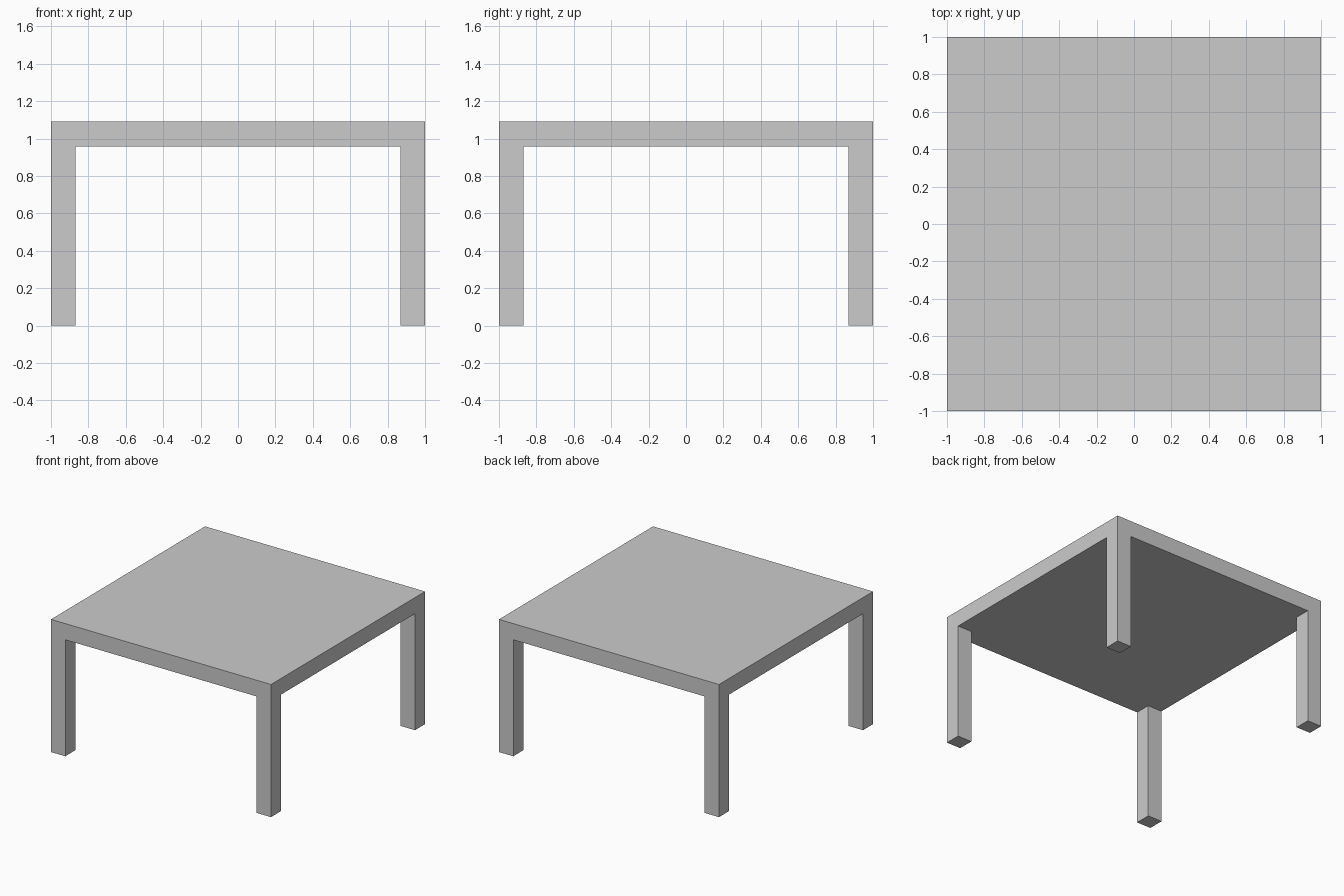
import bpy
import bmesh
from mathutils import Matrix, Vector

if "Cube" in bpy.data.objects:
    bpy.data.objects.remove(bpy.data.objects["Cube"])

HALF = 1.0       # half width of the square top
LEG = 0.13       # leg width
TOP_Z = 1.09     # upper face of the top
UNDER_Z = 0.957  # underside of the top

bm = bmesh.new()

# Table top slab
size = Matrix.Diagonal((2 * HALF, 2 * HALF, TOP_Z - UNDER_Z, 1))
place = Matrix.Translation((0, 0, (TOP_Z + UNDER_Z) / 2))
bmesh.ops.create_cube(bm, size=1, matrix=place @ size)

# Loop cuts that mark out the leg footprints
for axis in (Vector((1, 0, 0)), Vector((0, 1, 0))):
    for side in (-1, 1):
        geom = bm.verts[:] + bm.edges[:] + bm.faces[:]
        bmesh.ops.bisect_plane(bm, geom=geom, dist=1e-5,
                               plane_co=axis * side * (HALF - LEG), plane_no=axis)

# Legs: corner faces of the underside drawn down to the floor
bm.normal_update()
inner = HALF - LEG
corners = []
for f in bm.faces:
    c = f.calc_center_median()
    if f.normal.z < -0.9 and abs(c.x) > inner and abs(c.y) > inner:
        corners.append(f)
result = bmesh.ops.extrude_face_region(bm, geom=corners)
for v in result["geom"]:
    if isinstance(v, bmesh.types.BMVert):
        v.co.z = 0

bmesh.ops.recalc_face_normals(bm, faces=bm.faces[:])
mesh = bpy.data.meshes.new("table")
bm.to_mesh(mesh)
bm.free()
bpy.context.collection.objects.link(bpy.data.objects.new("table", mesh))
